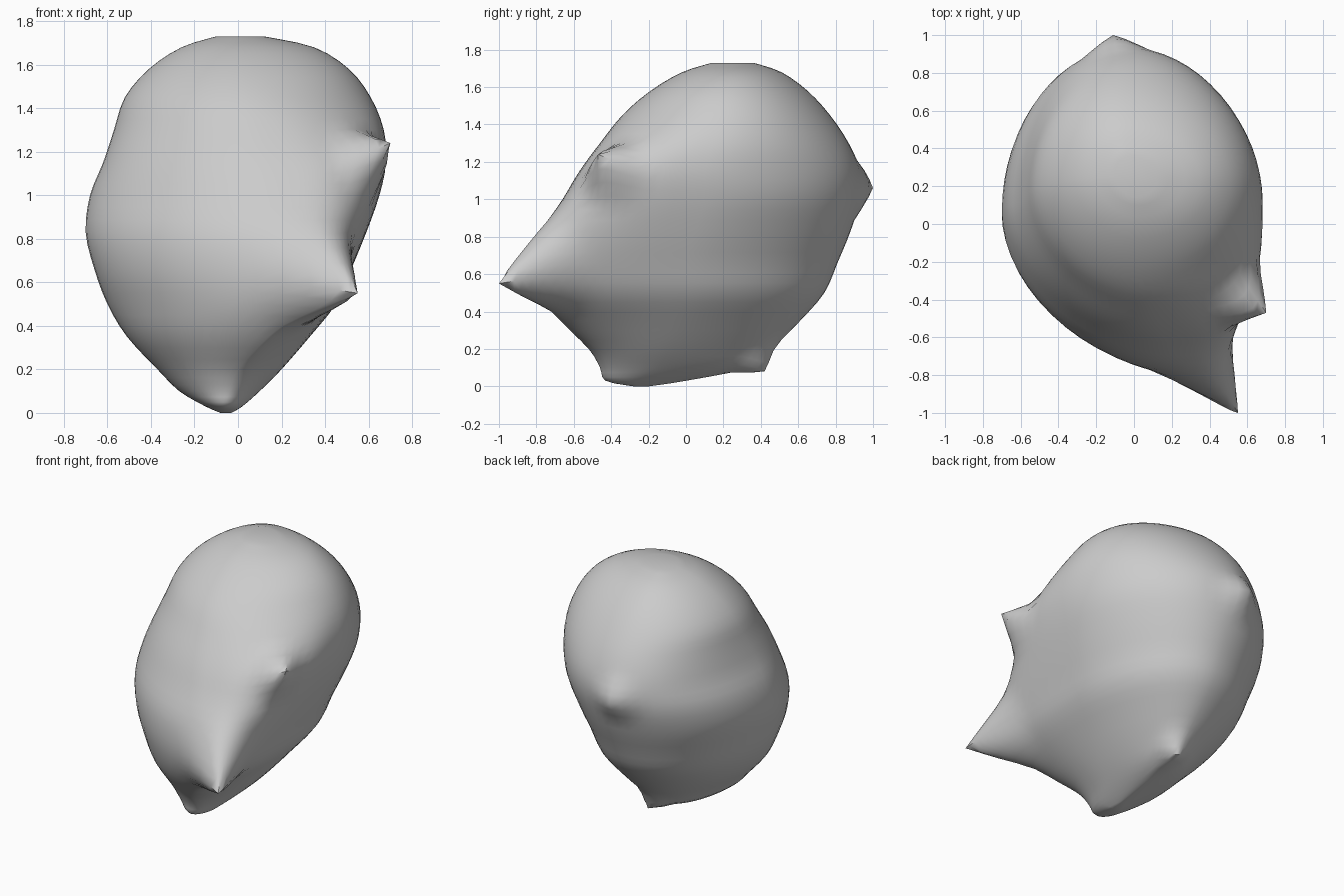
import bpy
import bmesh
import math
from mathutils import Vector

SEGMENTS = 64      # points around each cross-section
STEPS = 3          # interpolated rings between two key sections
BACK_PEAK = -.04   # x of the rearmost point of every section

default_cube = bpy.data.objects.get("Cube")
if default_cube:
    bpy.data.objects.remove(default_cube, do_unlink=True)

# Key sections from bottom to top:
# z, left x, right x, front y, back y, front peak x, side peak y, corner squareness
SECTIONS = [
    (0, -.08, -.03, -.28, -.2, -.06, -.25, 2),
    (.03, -.15, .02, -.43, 0, -.06, -.27, 2),
    (.1, -.27, .1, -.46, .34, -.04, -.15, 2),
    (.2, -.37, .2, -.52, .46, 0, -.1, 2),
    (.35, -.51, .33, -.67, .61, .14, -.05, 2),
    (.5, -.6, .45, -.78, .74, .3, 0, 2.4),
    (.66, -.66, .52, -.81, .81, .35, 0, 2.8),
    (.83, -.7, .59, -.77, .88, .3, .05, 2.8),
    (1, -.68, .65, -.66, .93, .2, .1, 3),
    (1.15, -.62, .68, -.57, .93, .15, .1, 3),
    (1.3, -.57, .67, -.46, .87, .1, .15, 2.4),
    (1.45, -.52, .61, -.34, .77, .05, .2, 2),
    (1.58, -.41, .51, -.19, .65, .03, .22, 2),
    (1.68, -.26, .35, -.02, .51, .02, .24, 2),
    (1.73, -.1, .12, .14, .36, .02, .25, 2),
]

# Spikes: tip position, radius of influence, sharpness
SPIKES = [
    ((.7, -.47, 1.24), .2, 1.2),
    ((.55, -1, .55), .33, 1.7),
    ((-.11, 1, 1.06), .17, 1),
    ((0, .42, .08), .14, 1.1),
]


def smooth_between(a, b, c, d, t):
    """Catmull-Rom blend from section b to section c."""
    return [q + t / 2 * (r - p + t * (2 * p - 5 * q + 4 * r - s + t * (3 * (q - r) + s - p)))
            for p, q, r, s in zip(a, b, c, d)]


def section_rows():
    last = len(SECTIONS) - 1
    for i in range(last):
        keys = [SECTIONS[min(max(k, 0), last)] for k in range(i - 1, i + 3)]
        for step in range(STEPS):
            yield smooth_between(*keys, step / STEPS)
    yield SECTIONS[last]


def ring_points(row):
    """Closed outline made of four rounded quarters."""
    z, left, right, front, back, peak, side, square = row
    for i in range(SEGMENTS):
        angle = math.tau * i / SEGMENTS
        c, s = math.cos(angle), math.sin(angle)
        middle = peak if s < 0 else BACK_PEAK
        if s < 0:
            power = 2 / square if c > 0 else 1.08
        else:
            power = 1.04 if c > 0 else 1
        u = math.copysign(abs(c) ** power, c)
        v = math.copysign(abs(s) ** power, s)
        x = middle + u * ((right - middle) if u > 0 else (middle - left))
        y = side + v * ((back - side) if v > 0 else (side - front))
        yield Vector((x, y, z))


# Rounded body lofted through the sections
bm = bmesh.new()
rings = [[bm.verts.new(p) for p in ring_points(row)] for row in section_rows()]
for low, high in zip(rings, rings[1:]):
    for i in range(SEGMENTS):
        j = (i + 1) % SEGMENTS
        bm.faces.new((low[i], low[j], high[j], high[i]))
bm.faces.new(reversed(rings[0]))
bm.faces.new(rings[-1])

# Pull the surface out into pointed spikes
for tip, radius, sharpness in SPIKES:
    tip = Vector(tip)
    anchor = min(bm.verts, key=lambda v: (v.co - tip).length).co.copy()
    for v in bm.verts:
        distance = (v.co - anchor).length
        if distance < radius:
            pull = (1 - distance / radius) ** sharpness
            v.co += (tip - anchor) * pull

bmesh.ops.recalc_face_normals(bm, faces=bm.faces)
mesh = bpy.data.meshes.new("spiked_body")
bm.to_mesh(mesh)
bm.free()

# Plain grey material
grey = bpy.data.materials.new("plain_grey")
grey.use_nodes = True
colour = (.6, .6, .6, 1)
grey.diffuse_color = colour
grey.node_tree.nodes["Principled BSDF"].inputs["Base Color"].default_value = colour
mesh.materials.append(grey)

body = bpy.data.objects.new("spiked_body", mesh)
bpy.context.collection.objects.link(body)
bpy.context.view_layer.objects.active = body
body.select_set(True)
bpy.ops.object.shade_smooth_by_angle(angle=math.radians(40))
